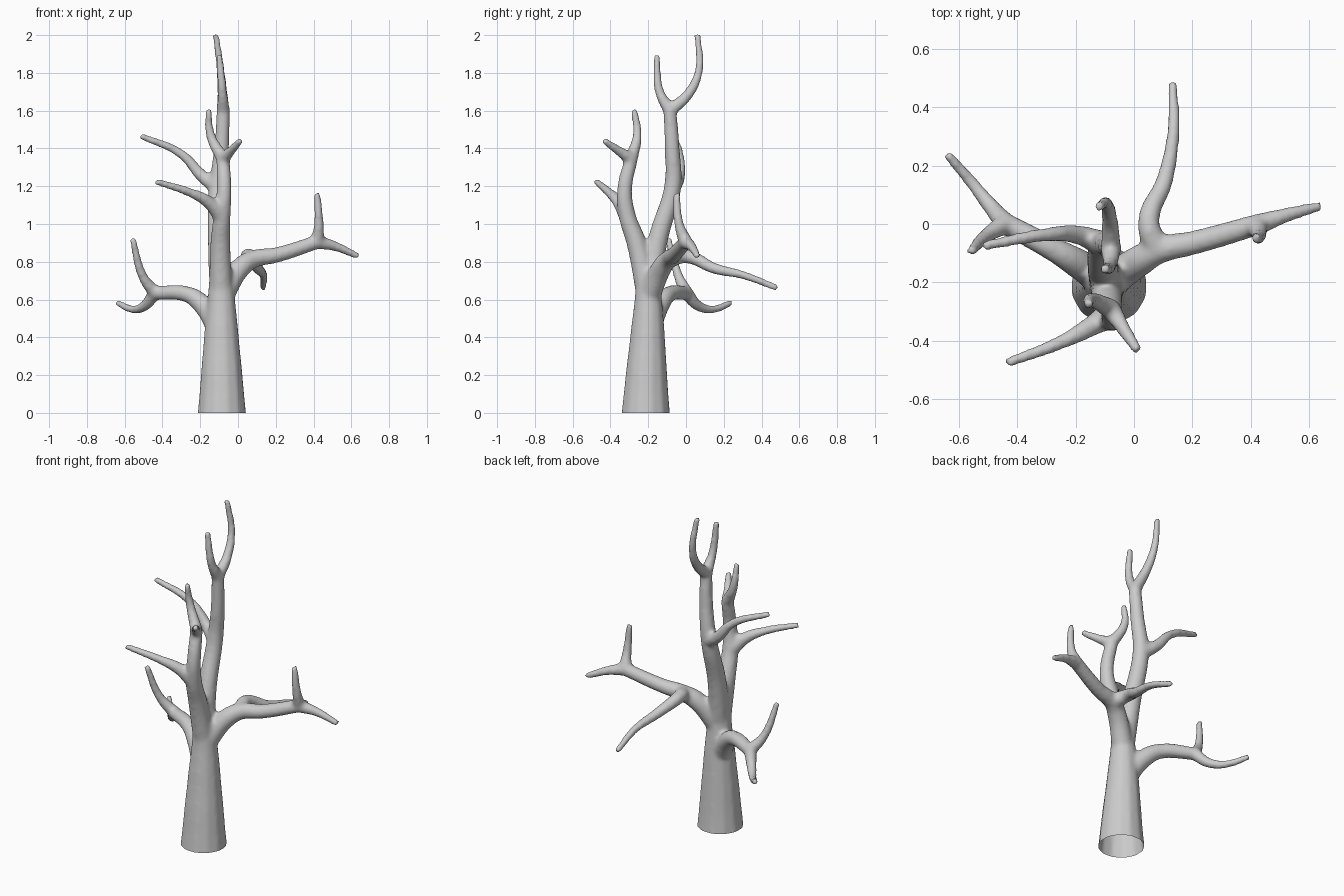
import bpy, bmesh

if "Cube" in bpy.data.objects:
    bpy.data.objects.remove(bpy.data.objects["Cube"])

curve = bpy.data.curves.new("limb_paths", 'CURVE')
curve.dimensions = '3D'
curve.bevel_depth = 1.0
curve.bevel_resolution = 4
curve.resolution_u = 8
curve.use_fill_caps = True


def grow(start, *points, r0=None, r1=.016):
    """Add a tapered limb; start is a joint (point, radius) of its parent."""
    pts = list(points)
    if start:
        pts.insert(0, start[0])
        r0 = r0 or start[1]
    n = len(pts) - 1
    joints = [(p, r1 + (r0 - r1) * (1 - i / n) ** 1.3) for i, p in enumerate(pts)]
    spline = curve.splines.new('BEZIER')
    spline.bezier_points.add(n)
    for bp, (p, r) in zip(spline.bezier_points, joints):
        bp.co = p
        bp.radius = r + .002
        bp.handle_left_type = bp.handle_right_type = 'AUTO'
    return joints


# Trunk
trunk = grow(None, (-.085, -.214, -.1), (-.086, -.21, .17), (-.088, -.203, .42),
             (-.088, -.2, .61), (-.09, -.203, .76), r0=.138, r1=.058)
crown = trunk[-2]

# Front stem: fork and side branch
front = grow(crown, (-.093, -.262, .9), (-.085, -.31, 1.04), (-.073, -.325, 1.18),
             (-.08, -.29, 1.345), r0=.06, r1=.034)
grow(front[-1], (-.145, -.258, 1.47), (-.157, -.275, 1.607))
grow(front[-1], (-.035, -.36, 1.39), (.014, -.435, 1.443))
grow(front[2], (-.155, -.355, 1.115), (-.25, -.405, 1.165), (-.435, -.475, 1.225))

# Back stem: fork and side branch
back = grow(crown, (-.107, -.148, .92), (-.108, -.07, 1.2), (-.087, -.073, 1.4),
            (-.078, -.085, 1.6), r0=.06, r1=.034)
grow(back[-1], (-.082, .01, 1.685), (-.092, .068, 1.81), (-.118, .06, 2.005))
grow(back[-1], (-.083, -.14, 1.7), (-.1, -.155, 1.895))
grow(back[2], (-.18, -.04, 1.245), (-.3, -.037, 1.37), (-.517, -.075, 1.467))

# Low left branch and its fork
left = grow(trunk[2], (-.2, -.13, .585), (-.27, -.09, .628), (-.44, .002, .635),
            r0=.06, r1=.035)
grow(left[-1], (-.49, .06, .57), (-.55, .135, .548), (-.64, .24, .583))
grow(left[-1], (-.505, -.04, .725), (-.558, -.095, .925))

# Right branch, its fork, and the limb reaching back
right = grow(crown, (.02, -.125, .775), (.085, -.09, .815), (.2, -.065, .835),
             (.42, -.003, .905), r0=.06, r1=.036)
grow(right[-1], (.52, .03, .88), (.64, .062, .827))
grow(right[-1], (.428, -.037, 1), (.419, -.05, 1.165))
grow(right[2], (.05, 0, .83), (.105, .15, .765), (.133, .3, .73), (.133, .485, .66))


def evaluated_mesh(ob):
    bpy.context.view_layer.update()
    deps = bpy.context.evaluated_depsgraph_get()
    return bpy.data.meshes.new_from_object(ob.evaluated_get(deps))


# Turn the paths into tubes
paths = bpy.data.objects.new("limb_paths", curve)
bpy.context.collection.objects.link(paths)
tubes = evaluated_mesh(paths)
bpy.data.objects.remove(paths)

# Fuse the tubes into one skin with soft forks
tree = bpy.data.objects.new("bare_tree", tubes)
bpy.context.collection.objects.link(tree)
remesh = tree.modifiers.new("fuse", 'REMESH')
remesh.mode = 'VOXEL'
remesh.voxel_size = .011
soften = tree.modifiers.new("soften", 'SMOOTH')
soften.factor = .5
soften.iterations = 9
skin = evaluated_mesh(tree)
tree.modifiers.clear()
tree.data = skin

# Cut the trunk open at the ground
bm = bmesh.new()
bm.from_mesh(skin)
bmesh.ops.bisect_plane(bm, geom=bm.verts[:] + bm.edges[:] + bm.faces[:],
                       plane_co=(0, 0, 0), plane_no=(0, 0, 1), clear_inner=True)
for f in bm.faces:
    f.smooth = True
bm.to_mesh(skin)
bm.free()
